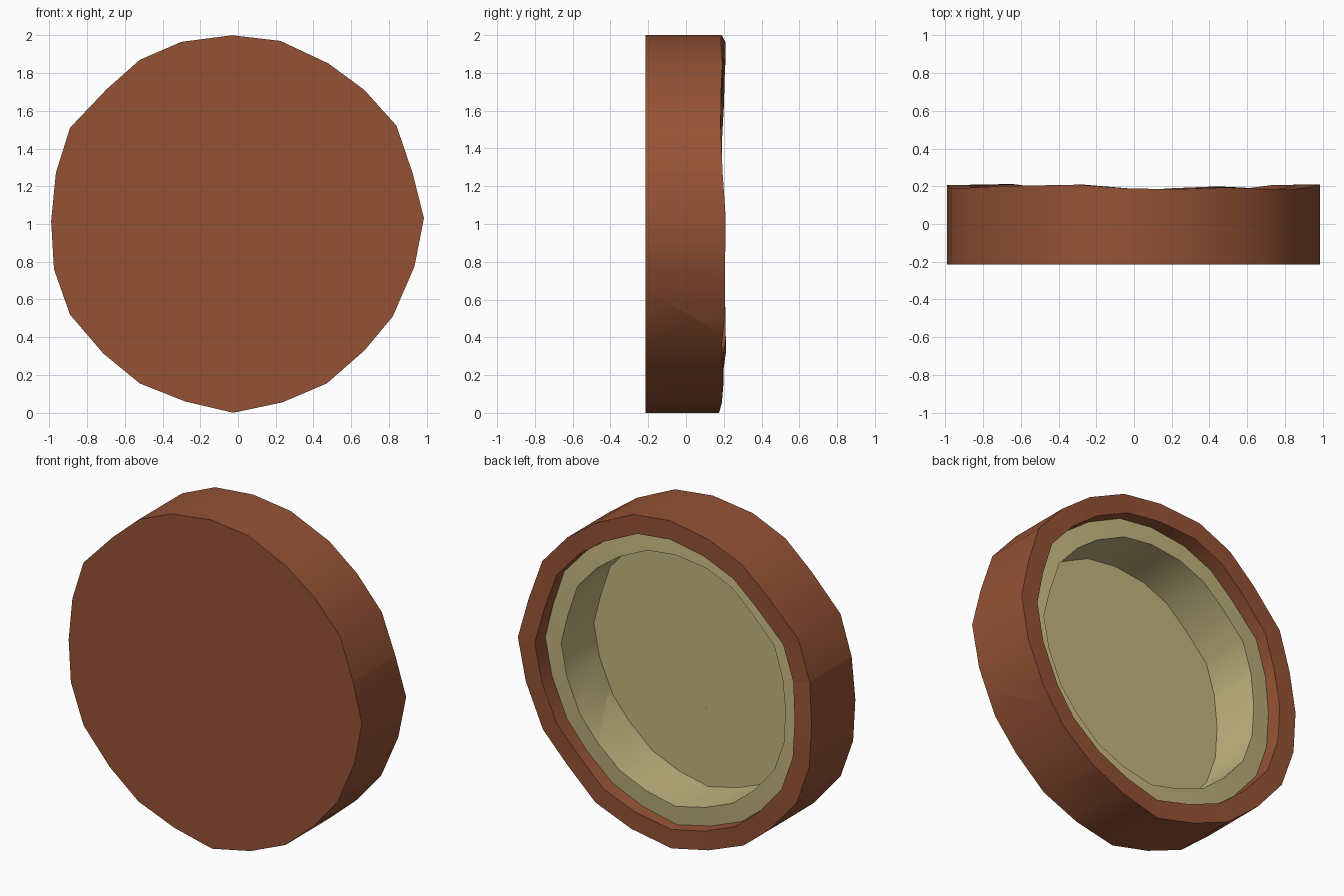
import bpy, bmesh, random
from mathutils import Vector

if "Cube" in bpy.data.objects:
    bpy.data.objects.remove(bpy.data.objects["Cube"])

random.seed(4)


def material(name, color):
    m = bpy.data.materials.new(name)
    m.diffuse_color = (*color, 1)
    m.use_nodes = True
    m.node_tree.nodes["Principled BSDF"].inputs["Base Color"].default_value = m.diffuse_color
    return m


brown = material("clay_brown", (0.30, 0.085, 0.036))
cream = material("glaze_cream", (0.55, 0.47, 0.215))

# Irregular 24-sided outline of the dish (x, z)
outline = [(-.03, 2), (.225, 1.97), (.48, 1.85), (.67, 1.71), (.84, 1.52), (.925, 1.27),
           (.985, 1.03), (.935, .775), (.82, .51), (.67, .33), (.47, .155), (.235, .055),
           (-.025, 0), (-.28, .06), (-.52, .155), (-.715, .315), (-.89, .52), (-.975, .76),
           (-.99, 1.015), (-.965, 1.27), (-.89, 1.51), (-.695, 1.715), (-.52, 1.87), (-.3, 1.965)]
rim = [0.197 + random.uniform(-0.016, 0.016) for _ in outline]
rim[12] = 0.175

# Section from base to floor: (scale, y or None for the uneven rim, cream face above)
section = [(1, -.215, False), (1, None, False), (.885, None, False),
           (.88, .115, True), (.765, .125, True), (.765, -.19, True)]


def dish():
    bm = bmesh.new()
    rings = []
    for s, y, _ in section:
        rings.append([bm.verts.new((x * s, rim[i] if y is None else y, 1 + (z - 1) * s))
                      for i, (x, z) in enumerate(outline)])
    n = len(outline)
    for k in range(len(rings) - 1):
        for i in range(n):
            j = (i + 1) % n
            f = bm.faces.new((rings[k][i], rings[k][j], rings[k + 1][j], rings[k + 1][i]))
            f.material_index = int(section[k][2])
    bm.faces.new(rings[0])
    bm.faces.new(rings[-1]).material_index = 1
    bmesh.ops.recalc_face_normals(bm, faces=bm.faces)
    return bm


# Fracture planes: two joints in the base, with slanted breaks toward the rim
j1, j2 = Vector((-.395, -.215, 1.06)), Vector((-.02, -.215, .72))
along_y = Vector((0, 1, 0))


def plane(p, q, third):
    return p, (q - p).cross(third).normalized()


left = plane(j1, Vector((-.965, -.215, 1.27)), along_y)
right = plane(j1, Vector((.925, -.215, 1.27)), along_y)
middle = plane(j1, j2, along_y)
low_right = plane(j2, Vector((.88, -.215, .65)), Vector((.81, .405, -.30)))
bottom = plane(j2, Vector((.26, -.215, .06)), Vector((.42, .415, -.6)))

# Each shard: bounding planes, and a point inside it
shards = {
    "top_shard": ((left, right), (0, 0, 1.6)),
    "left_shard": ((left, middle, bottom), (-.6, 0, .7)),
    "middle_shard": ((right, middle, low_right), (.45, 0, .9)),
    "lower_shard": ((low_right, bottom), (.5, -.1, .4)),
}

for name, (planes, inside) in shards.items():
    bm = dish()
    for co, no in planes:
        if (Vector(inside) - co).dot(no) > 0:
            no = -no
        bmesh.ops.bisect_plane(bm, geom=bm.verts[:] + bm.edges[:] + bm.faces[:],
                               plane_co=co, plane_no=no, clear_outer=True)
        # Close the broken face
        edges = [e for e in bm.edges if e.is_boundary]
        bmesh.ops.holes_fill(bm, edges=edges, sides=0)
    bmesh.ops.recalc_face_normals(bm, faces=bm.faces)
    me = bpy.data.meshes.new(name)
    bm.to_mesh(me)
    bm.free()
    me.materials.append(brown)
    me.materials.append(cream)
    ob = bpy.data.objects.new(name, me)
    bpy.context.collection.objects.link(ob)
    bpy.ops.object.select_all(action='DESELECT')
    ob.select_set(True)
    bpy.context.view_layer.objects.active = ob
    bpy.ops.object.shade_smooth_by_angle()
